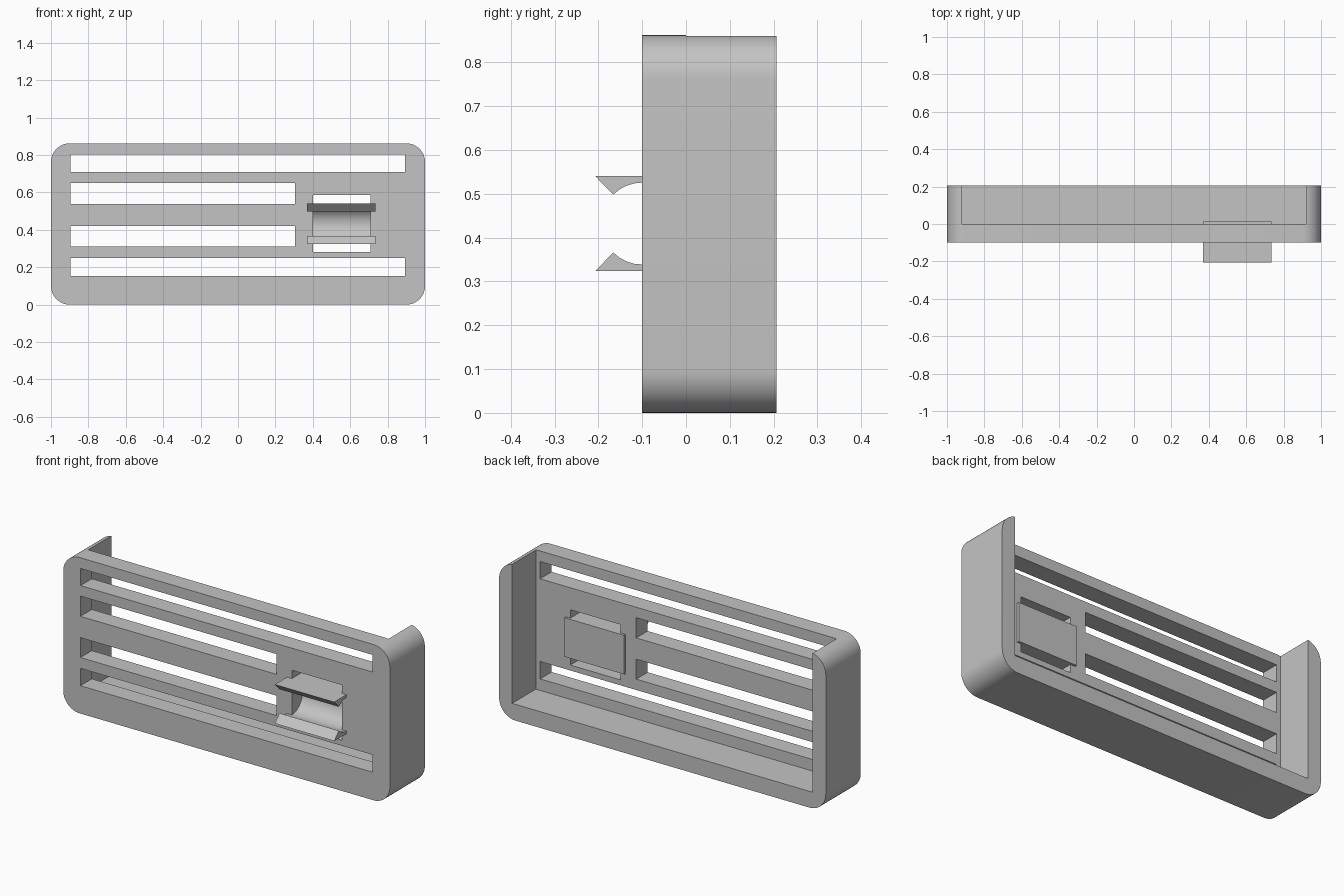
import bpy
import bmesh
import math

cube = bpy.data.objects.get("Cube")
if cube:
    bpy.data.objects.remove(cube, do_unlink=True)

grey = bpy.data.materials.new("plain grey")
grey.use_nodes = True
colour = (0.55, 0.55, 0.55, 1)
grey.diffuse_color = colour
grey.node_tree.nodes["Principled BSDF"].inputs["Base Color"].default_value = colour


def add_object(name, bm):
    bmesh.ops.recalc_face_normals(bm, faces=bm.faces)
    mesh = bpy.data.meshes.new(name)
    bm.to_mesh(mesh)
    bm.free()
    mesh.materials.append(grey)
    obj = bpy.data.objects.new(name, mesh)
    bpy.context.collection.objects.link(obj)
    return obj


def prism(name, points, offset):
    """Extrude a closed outline of 3D points along offset."""
    bm = bmesh.new()
    face = bm.faces.new([bm.verts.new(p) for p in points])
    side = bmesh.ops.extrude_face_region(bm, geom=[face])["geom"]
    moved = [v for v in side if isinstance(v, bmesh.types.BMVert)]
    bmesh.ops.translate(bm, verts=moved, vec=offset)
    return add_object(name, bm)


def box(name, x0, x1, y0, y1, z0, z1):
    outline = [(x0, y0, z0), (x1, y0, z0), (x1, y0, z1), (x0, y0, z1)]
    return prism(name, outline, (0, y1 - y0, 0))


def cut(target, cutter):
    cutter.hide_render = True
    mod = target.modifiers.new("cut", "BOOLEAN")
    mod.operation = "DIFFERENCE"
    mod.solver = "EXACT"
    mod.object = cutter
    bpy.context.view_layer.objects.active = target
    bpy.ops.object.modifier_apply(modifier=mod.name)
    bpy.data.objects.remove(cutter, do_unlink=True)


def smooth(obj):
    bpy.ops.object.select_all(action="DESELECT")
    obj.select_set(True)
    bpy.context.view_layer.objects.active = obj
    bpy.ops.object.shade_smooth_by_angle(angle=math.radians(30))


# Rounded housing block
front, back, height, radius, steps = -0.1, 0.206, 0.862, 0.1, 12
outline = []
for quarter, (sx, top) in enumerate([(1, 1), (-1, 1), (-1, 0), (1, 0)]):
    cx = sx * (1 - radius)
    cz = height - radius if top else radius
    for i in range(steps + 1):
        a = math.pi / 2 * (quarter + i / steps)
        outline.append((cx + radius * math.cos(a), front, cz + radius * math.sin(a)))
housing = prism("housing", outline, (0, back - front, 0))

# Rear recess, open at the back and the top
cut(housing, box("recess_cutter", -0.92, 0.92, 0, 0.4, 0.09, 1.1))

# Vent slots and the clip window through the face plate
openings = [
    (-0.895, 0.893, 0.708, 0.803),
    (-0.895, 0.305, 0.538, 0.65),
    (-0.895, 0.305, 0.31, 0.42),
    (-0.895, 0.893, 0.154, 0.25),
    (0.4, 0.708, 0.28, 0.586),
]
for x0, x1, z0, z1 in openings:
    cut(housing, box("slot_cutter", x0, x1, -0.3, 0.1, z0, z1))
smooth(housing)

# Clip with a round channel between two pointed jaws
mid, half, bore = 0.432, 0.108, 0.0935
tip, back_face = -0.207, 0.013
reach = math.acos(-0.066 / bore)
profile = [(tip, mid + half), (back_face, mid + half),
           (back_face, mid - half), (tip, mid - half)]
for i in range(25):
    a = reach * (2 * i / 24 - 1)
    profile.append((front + bore * math.cos(a), mid + bore * math.sin(a)))
clip = prism("clip", [(0.37, y, z) for y, z in profile], (0.364, 0, 0))
smooth(clip)
